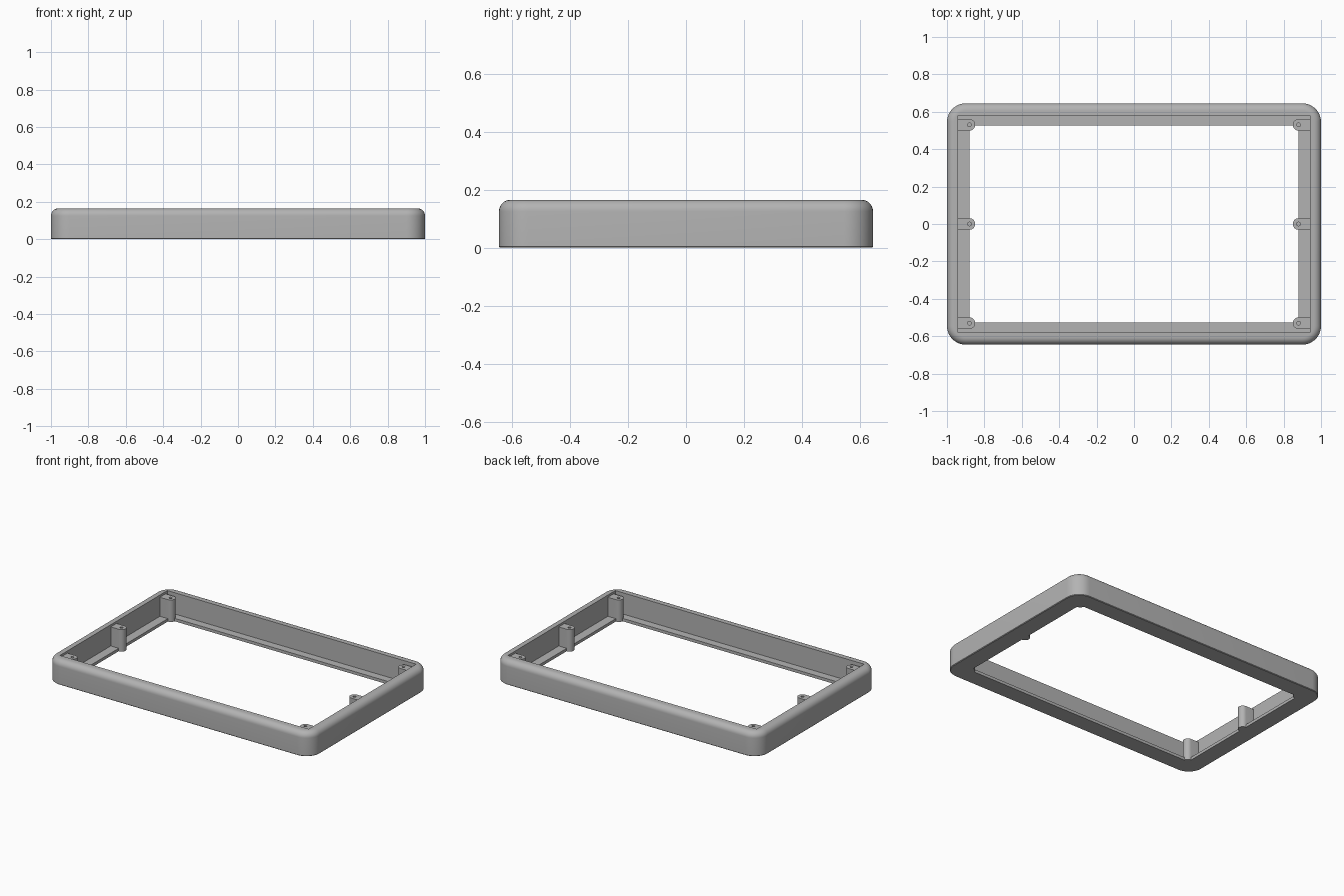
import bpy, bmesh, math

if "Cube" in bpy.data.objects:
    bpy.data.objects.remove(bpy.data.objects["Cube"])

W, D, H = 1.0, 0.645, 0.165        # half width, half depth, height
R, FILLET = 0.1, 0.04              # plan corner radius, top edge rounding
IN_X, IN_Y = 0.94, 0.58            # inner wall
OPEN_X, OPEN_Y = 0.88, 0.527       # opening in the floor lip
LIP = 0.02

grey = bpy.data.materials.new("plain grey")
grey.diffuse_color = (0.45, 0.45, 0.45, 1)
grey.use_nodes = True
grey.node_tree.nodes["Principled BSDF"].inputs["Base Color"].default_value = grey.diffuse_color


def loft(name, rings):
    """Closed solid through a stack of equal-length rings."""
    bm = bmesh.new()
    loops = [[bm.verts.new(p) for p in ring] for ring in rings]
    n = len(loops[0])
    for a, b in zip(loops, loops[1:]):
        for i in range(n):
            j = (i + 1) % n
            bm.faces.new((a[i], a[j], b[j], b[i]))
    bm.faces.new(loops[0][::-1])
    bm.faces.new(loops[-1])
    mesh = bpy.data.meshes.new(name)
    bm.to_mesh(mesh)
    bm.free()
    mesh.materials.append(grey)
    ob = bpy.data.objects.new(name, mesh)
    bpy.context.collection.objects.link(ob)
    return ob


def rounded_rect(inset, z, steps=10):
    r = R - inset
    pts = []
    for k, (sx, sy) in enumerate([(1, 1), (-1, 1), (-1, -1), (1, -1)]):
        for i in range(steps + 1):
            a = math.pi / 2 * (k + i / steps)
            pts.append((sx * (W - R) + r * math.cos(a), sy * (D - R) + r * math.sin(a), z))
    return pts


def block(name, x, y, z0, z1):
    return loft(name, [[(-x, -y, z), (x, -y, z), (x, y, z), (-x, y, z)] for z in (z0, z1)])


def combine(target, tool, operation):
    """Apply a boolean, then discard the tool."""
    mod = target.modifiers.new("cut", 'BOOLEAN')
    mod.operation, mod.solver, mod.object = operation, 'EXACT', tool
    bpy.context.view_layer.objects.active = target
    bpy.ops.object.modifier_apply(modifier=mod.name)
    bpy.data.objects.remove(tool)


# Outer shell with rounded upper edge and slightly eased lower edge
rings = [rounded_rect(0.004, 0), rounded_rect(0, 0.004)]
for i in range(9):
    a = math.pi / 2 * i / 8
    rings.append(rounded_rect(FILLET * (1 - math.cos(a)), H - FILLET + FILLET * math.sin(a)))
frame = loft("frame", rings)

# Cavity above the lip and opening through the floor
combine(frame, block("cavity", IN_X, IN_Y, LIP, 0.3), 'DIFFERENCE')
combine(frame, block("opening", OPEN_X, OPEN_Y, -0.1, 0.1), 'DIFFERENCE')

# Screw posts with a round nose and a blind pilot hole
POST_R, POST_TOP = 0.031, 0.15
for side in (-1, 1):
    for y in (-0.53, 0, 0.53):
        def outline(z):
            pts = [(0.95, y + POST_R, z)]
            for i in range(17):
                a = math.pi / 2 + math.pi * i / 16
                pts.append((0.88 + POST_R * math.cos(a), y + POST_R * math.sin(a), z))
            pts.append((0.95, y - POST_R, z))
            return pts if side > 0 else [(-px, py, pz) for px, py, pz in reversed(pts)]

        def hole(z):
            return [(side * 0.88 + 0.01 * math.cos(t * math.pi / 8),
                     y + 0.01 * math.sin(t * math.pi / 8), z) for t in range(16)]

        combine(frame, loft("post", [outline(0), outline(POST_TOP)]), 'UNION')
        combine(frame, loft("pilot_hole", [hole(0.05), hole(0.2)]), 'DIFFERENCE')

# Smooth curves, crisp edges
frame.select_set(True)
bpy.context.view_layer.objects.active = frame
bpy.ops.object.shade_smooth_by_angle(angle=math.radians(30))
